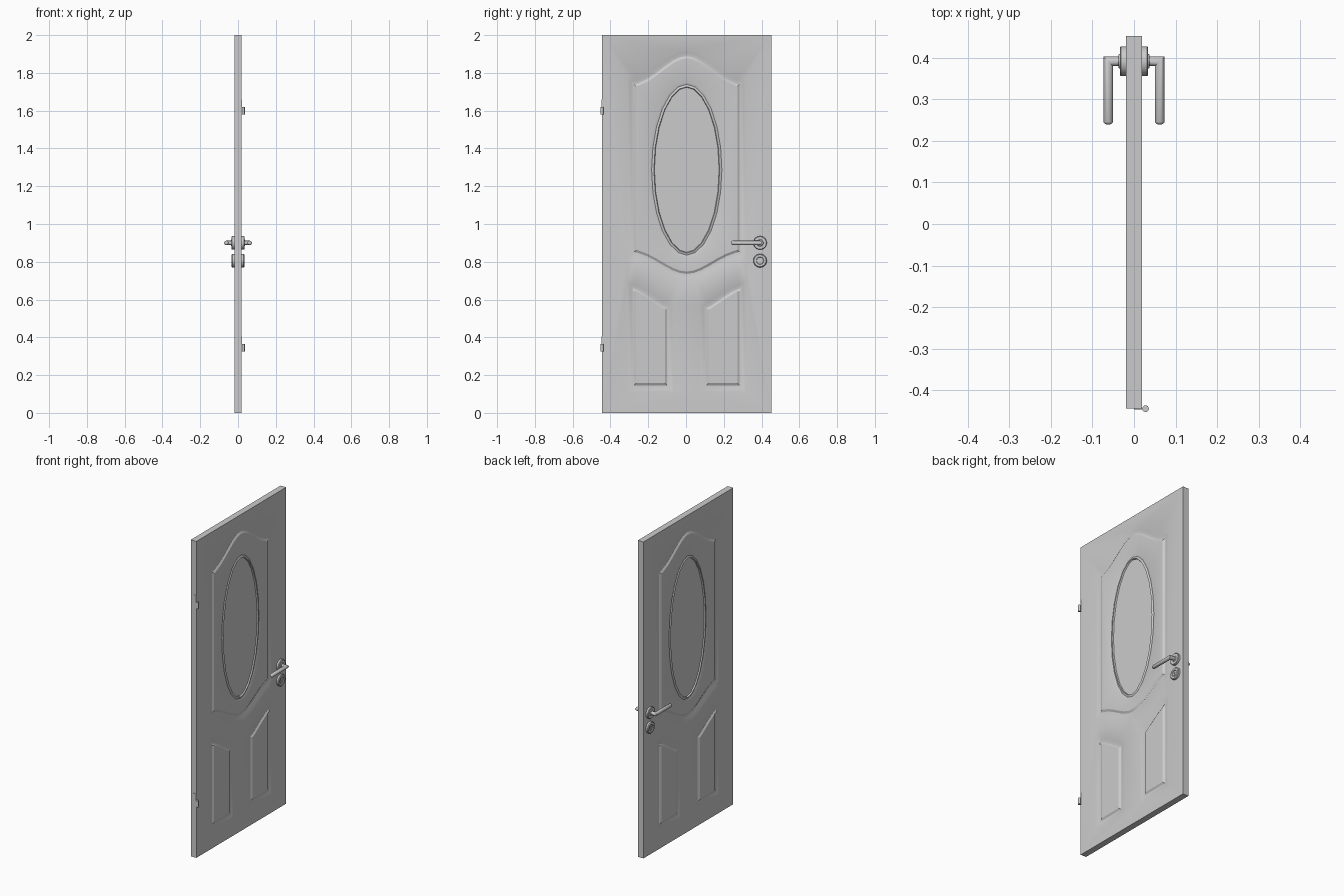
import bpy, bmesh, math
from mathutils import Vector

if "Cube" in bpy.data.objects:
    bpy.data.objects.remove(bpy.data.objects["Cube"])

HALF = 0.0195          # half thickness of the door leaf
CY = 0.004             # centre line of the panels
Y0, Y1 = -0.444, 0.453


def finish(bm, name, angle=30):
    bmesh.ops.recalc_face_normals(bm, faces=bm.faces)
    me = bpy.data.meshes.new(name)
    bm.to_mesh(me)
    bm.free()
    ob = bpy.data.objects.new(name, me)
    bpy.context.collection.objects.link(ob)
    bpy.ops.object.select_all(action='DESELECT')
    ob.select_set(True)
    bpy.context.view_layer.objects.active = ob
    bpy.ops.object.shade_smooth_by_angle(angle=math.radians(angle))
    return ob


def inset(pts, d):
    out = []
    for i, p in enumerate(pts):
        a = (p - pts[i - 1]).normalized()
        b = (pts[(i + 1) % len(pts)] - p).normalized()
        na, nb = Vector((-a.y, a.x)), Vector((-b.y, b.x))
        out.append(p + (na + nb) * d / (1 + na.dot(nb)))
    return out


def loop(bm, pts, x):
    vs = [bm.verts.new((x, p.x + CY, p.y)) for p in pts]
    return vs, [bm.edges.new((vs[i - 1], vs[i])) for i in range(len(vs))]


def bridge(bm, a, b):
    for i in range(len(a)):
        bm.faces.new((a[i - 1], a[i], b[i], b[i - 1]))


def moulding(bm, pts, profile):
    """Nested insets following (offset, depth); returns outer and inner edges."""
    loops = [loop(bm, inset(pts, o), HALF - d) for o, d in profile]
    for a, b in zip(loops, loops[1:]):
        bridge(bm, a[0], b[0])
    return loops[0][1], loops[-1][1]


def fill(bm, edges):
    bmesh.ops.triangle_fill(bm, use_beauty=True, use_dissolve=False, edges=edges,
                            normal=(1, 0, 0))


# panel outlines
W = 0.316


def wave(y, base, amp):
    return Vector((y, base + amp * (1 + math.cos(math.pi * y / W)) / 2))


ys = [-W + 2 * W * i / 14 for i in range(15)]
upper = [wave(y, 0.82, -0.12) for y in ys] + [wave(y, 1.77, 0.155) for y in reversed(ys)]
IN = 0.068
lower_r = [Vector((IN, 0.11)), Vector((W, 0.11))]
lower_r += [wave(W + (IN - W) * i / 6, 0.70, -0.14) for i in range(7)]
lower_l = [Vector((-p.x, p.y)) for p in reversed(lower_r)]
N = 24
oval = [Vector((0.2 * math.cos(2 * math.pi * i / N),
                1.287 + 0.467 * math.sin(2 * math.pi * i / N))) for i in range(N)]
groove = [(0, 0), (0.018, 0.007), (0.036, 0.008), (0.048, 0.001)]

# door leaf: one moulded face plus edge, then mirrored
bm = bmesh.new()
rect = [Vector((y - CY, z)) for y, z in ((Y0, 0), (Y1, 0), (Y1, 2), (Y0, 2))]
rim, rim_e = loop(bm, rect, HALF)
mid, _ = loop(bm, rect, 0)
bridge(bm, rim, mid)
up_out, up_in = moulding(bm, upper, groove)
lo = [moulding(bm, p, groove) for p in (lower_l, lower_r)]
ov_out, ov_in = moulding(bm, oval, [(0, 0.001), (0.014, 0.006), (0.026, 0.001),
                                    (0.029, 0.009), (0.036, 0.009)])
fill(bm, rim_e + up_out + lo[0][0] + lo[1][0])
fill(bm, up_in + ov_out)
for e in (lo[0][1], lo[1][1], ov_in):
    fill(bm, e)
bmesh.ops.mirror(bm, geom=bm.verts[:] + bm.edges[:] + bm.faces[:], axis='X', merge_dist=1e-5)
bmesh.ops.remove_doubles(bm, verts=bm.verts, dist=1e-5)
finish(bm, "door_leaf", 25)


def lathe(name, profile, s, y, z, n=24):
    """Solid of revolution about x; profile is (x, radius)."""
    bm = bmesh.new()
    rings = [[bm.verts.new((s * x, y + r * math.cos(2 * math.pi * i / n),
                            z + r * math.sin(2 * math.pi * i / n))) for i in range(n)]
             for x, r in profile]
    for a, b in zip(rings, rings[1:]):
        bridge(bm, a, b)
    bm.faces.new(rings[0])
    bm.faces.new(rings[-1])
    return finish(bm, name)


def box(name, lo, hi):
    bm = bmesh.new()
    bmesh.ops.create_cube(bm, size=1)
    for v in bm.verts:
        v.co = [l + (c + 0.5) * (h - l) for c, l, h in zip(v.co, lo, hi)]
    return finish(bm, name)


def lever(name, s, y, z, n=16, r=0.0115):
    bm = bmesh.new()
    xl, tip = 0.0735 - r, 0.24
    rings = []
    # rows: x, y or None (mitred axis), radius
    for x, yy, k in ((0.03, None, 1), (xl, "miter", 1), (xl, tip + 0.006, 1),
                     (xl, tip + 0.002, 0.8), (xl, tip, 0.45)):
        ring = []
        for i in range(n):
            c = r * k * math.cos(2 * math.pi * i / n)
            d = r * k * math.sin(2 * math.pi * i / n)
            px = x if yy is None else x + c
            py = y + c if yy in (None, "miter") else yy
            ring.append(bm.verts.new((s * px, py, z + d)))
        rings.append(ring)
    for a, b in zip(rings, rings[1:]):
        bridge(bm, a, b)
    bm.faces.new(rings[0])
    bm.faces.new(rings[-1])
    return finish(bm, name, 40)


# handles and key plates on both sides
HY = 0.392
for s, side in ((1, "right"), (-1, "left")):
    lathe("handle_rose_" + side, [(0.018, 0.036), (0.031, 0.036), (0.034, 0.033),
                                  (0.034, 0.018), (0.037, 0.016)], s, HY, 0.9)
    lever("lever_" + side, s, HY, 0.9)
    lathe("key_rose_" + side, [(0.018, 0.036), (0.030, 0.036), (0.034, 0.032),
                               (0.034, 0.020), (0.029, 0.018)], s, HY, 0.806)
    xs = sorted((s * 0.027, s * 0.033))
    box("key_barrel_" + side, (xs[0], HY - 0.004, 0.792), (xs[1], HY + 0.004, 0.814))

# hinges
for name, z in (("upper", 1.6), ("lower", 0.345)):
    bm = bmesh.new()
    bmesh.ops.create_cone(bm, cap_ends=True, segments=16, radius1=0.008, radius2=0.008, depth=0.04)
    bmesh.ops.translate(bm, verts=bm.verts, vec=(0.028, -0.445, z))
    finish(bm, "hinge_knuckle_" + name)
    box("hinge_leaf_" + name, (0.0, -0.447, z - 0.02), (0.02, -0.443, z + 0.06))
    box("hinge_tab_" + name, (0.018, -0.447, z - 0.02), (0.026, -0.443, z + 0.02))
